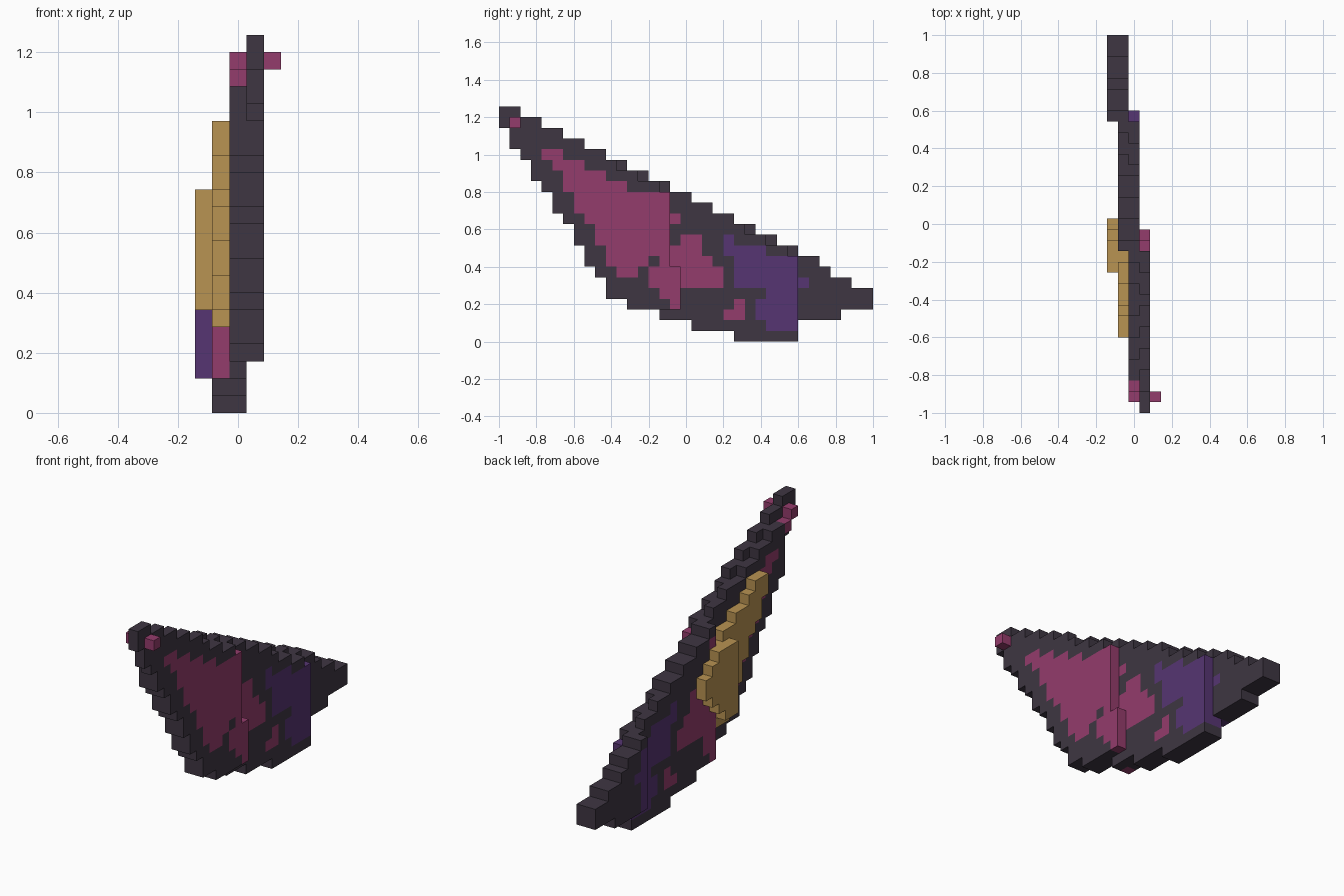
import bpy
import bmesh
from mathutils import Vector

cube = bpy.data.objects.get("Cube")
if cube:
    bpy.data.objects.remove(cube, do_unlink=True)

LENGTH_CELLS = 35
CELL = 2 / LENGTH_CELLS
CENTRE = Vector((2.5, LENGTH_CELLS / 2, 0))


def make_material(name, red, green, blue):
    """Flat material from display colour values."""
    linear = [((c / 255 + 0.055) / 1.055) ** 2.4 for c in (red, green, blue)]
    colour = (*linear, 1)
    mat = bpy.data.materials.new(name)
    mat.use_nodes = True
    mat.diffuse_color = colour
    shader = mat.node_tree.nodes["Principled BSDF"]
    shader.inputs["Base Color"].default_value = colour
    shader.inputs["Roughness"].default_value = 0.9
    return mat


charcoal = make_material("charcoal", 62, 54, 66)
magenta = make_material("magenta", 148, 60, 108)
purple = make_material("purple", 86, 53, 114)
gold = make_material("gold", 184, 147, 82)


def build_blocks(name, cells, materials):
    """Blocky mesh with only its outer faces; cells maps (x, y, z) to a material index."""
    bm = bmesh.new()
    corners = {}

    def corner(point):
        key = tuple(round(v) for v in point)
        if key not in corners:
            corners[key] = bm.verts.new((Vector(key) - CENTRE) * CELL)
        return corners[key]

    for cell, colour in cells.items():
        for axis in range(3):
            u, v, n = Vector(), Vector(), Vector()
            u[(axis + 1) % 3] = v[(axis + 2) % 3] = n[axis] = 1
            for side in (1, -1):
                if tuple(round(c) for c in Vector(cell) + n * side) in cells:
                    continue
                base = Vector(cell) + (n if side > 0 else Vector())
                loop = [base, base + u, base + u + v, base + v]
                face = bm.faces.new([corner(p) for p in loop[::side]])
                face.material_index = colour
    mesh = bpy.data.meshes.new(name)
    bm.to_mesh(mesh)
    bm.free()
    for mat in materials:
        mesh.materials.append(mat)
    obj = bpy.data.objects.new(name, mesh)
    bpy.context.collection.objects.link(obj)
    return obj


def spans_to_cells(first_row, rows):
    """Set of (y, z) cells from rows of (start, end) spans stacked upwards."""
    return {(y, first_row + i) for i, row in enumerate(rows)
            for start, end in row for y in range(start, end + 1)}


# Coloured membrane panels, listed from the lowest row up
magenta_panel = spans_to_cells(2, [
    [(21, 22)],
    [(16, 16), (22, 22)],
    [(15, 16)],
    [(14, 20)],
    [(11, 12), (14, 20)],
    [(10, 13), (15, 19)],
    [(10, 18)],
    [(9, 15), (17, 18)],
    [(9, 15)],
    [(8, 16)],
    [(7, 15)],
    [(7, 15)],
    [(6, 11)],
    [(6, 9)],
    [(5, 7)],
    [(4, 5)],
])
purple_panel = spans_to_cells(1, [
    [(25, 27)],
    [(24, 27)],
    [(24, 27)],
    [(25, 27)],
    [(22, 28)],
    [(22, 27)],
    [(22, 27)],
    [(21, 24)],
    [(21, 21)],
])

# Stepped lower edge of the wing: runs of (height, length)
lower_edge = []
for height, run in [(20, 1), (18, 1), (17, 1), (15, 1), (14, 1), (12, 1), (11, 1), (9, 1),
                    (7, 1), (6, 1), (4, 2), (3, 3), (2, 3), (1, 4), (0, 6), (2, 4), (3, 3)]:
    lower_edge += [height] * run


def upper_edge(y, early=False):
    """Stepped upper edge; early layers step down one cell sooner."""
    return 22 - (y + (1 if early or y >= 30 else 0)) // 2


# Wing sheet: overlapping layers that shift sideways towards the tail
layer_ranges = {3: range(0, 16), 2: range(3, 28), 1: range(15, 35), 0: range(27, 35)}
layer_floor = {3: 3, 2: 0, 1: 0, 0: 2}
wing = {}


def add_wing_cell(x, y, z):
    wing[x, y, z] = 1 if (y, z) in magenta_panel else 2 if (y, z) in purple_panel else 0


for x, ys in layer_ranges.items():
    for y in ys:
        early = (x == 3 and y >= 10) or (x == 2 and (y < 10 or y >= 22))
        for z in range(max(lower_edge[y], layer_floor[x]), upper_edge(y, early)):
            add_wing_cell(x, y, z)
for z in range(3, 7):
    add_wing_cell(3, 16, z)
for z in range(2, 5):
    wing[1, 15, z] = 1
build_blocks("wing", wing, [charcoal, magenta, purple])

# Raised arm ridge: columns of (start, end) heights along the wing
inner_ridge = [(15, 16), (13, 16), (12, 15), (10, 14), (8, 14), (6, 13), (5, 13), (5, 12)]
outer_ridge = [(6, 12), (6, 12), (7, 12), (8, 11), (9, 10)]
ridge = {}
for x, first, columns in ((1, 7, inner_ridge), (0, 13, outer_ridge)):
    for offset, (low, high) in enumerate(columns):
        for z in range(low, high + 1):
            ridge[x, first + offset, z] = 0
build_blocks("arm_ridge", ridge, [gold])

# Small claws on both sides of the wing tip
build_blocks("left_claw", {(4, 1, 20): 0}, [magenta])
build_blocks("right_claw", {(2, 1, 20): 0, (2, 2, 19): 0}, [magenta])
